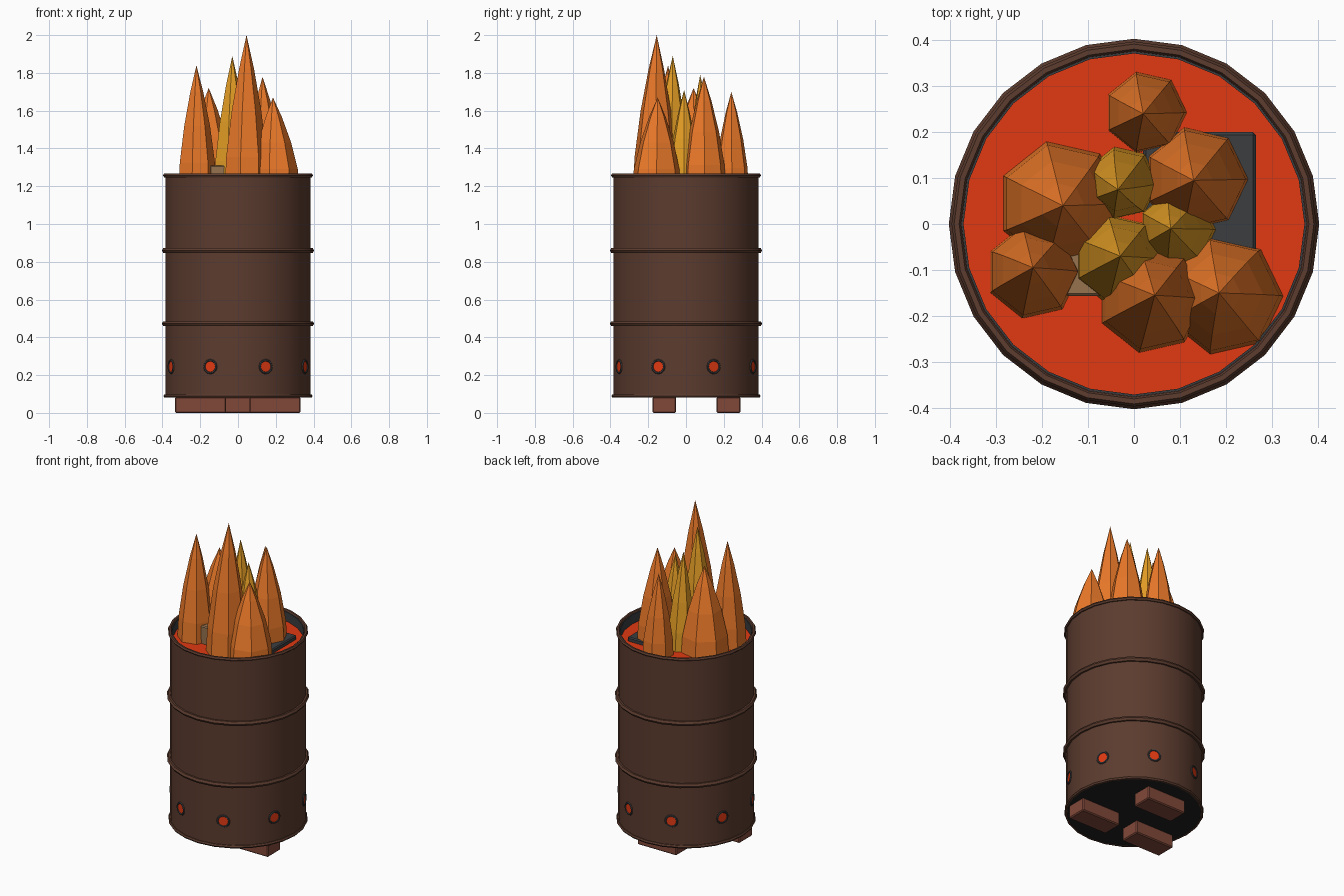
import bpy, bmesh, math
from mathutils import Matrix, Vector

if "Cube" in bpy.data.objects:
    bpy.data.objects.remove(bpy.data.objects["Cube"])


def mat(name, r, g, b):
    m = bpy.data.materials.new(name)
    m.diffuse_color = [(c / 255) ** 2.2 for c in (r, g, b)] + [1]
    m.use_nodes = True
    m.node_tree.nodes["Principled BSDF"].inputs["Base Color"].default_value = m.diffuse_color
    return m


RUST = mat("rusty_steel", 92, 62, 50)
DARK = mat("charred", 62, 64, 66)
BASE = mat("soot", 36, 38, 40)
GLOW = mat("embers", 224, 60, 25)
ORANGE = mat("flame_orange", 234, 120, 45)
YELLOW = mat("flame_yellow", 230, 158, 42)
BRICK = mat("brick", 128, 74, 60)
WOOD = mat("wood", 150, 115, 80)


def finish(name, bm, material, smooth=False):
    bmesh.ops.recalc_face_normals(bm, faces=bm.faces)
    me = bpy.data.meshes.new(name)
    bm.to_mesh(me)
    bm.free()
    ob = bpy.data.objects.new(name, me)
    bpy.context.collection.objects.link(ob)
    me.materials.append(material)
    if smooth:
        bpy.ops.object.select_all(action='DESELECT')
        ob.select_set(True)
        bpy.context.view_layer.objects.active = ob
        bpy.ops.object.shade_smooth_by_angle(angle=math.radians(35))
    return ob


def lathe(name, profile, sides, material, closed=False, smooth=True, matrix=None):
    """Spin (radius, z) points around z; open profiles get capped ends."""
    bm = bmesh.new()
    rings = [[bm.verts.new((r * math.cos(a), r * math.sin(a), z))
              for a in (2 * math.pi * i / sides for i in range(sides))] for r, z in profile]
    pairs = list(zip(rings, rings[1:])) + ([(rings[-1], rings[0])] if closed else [])
    for a, b in pairs:
        for i in range(sides):
            j = (i + 1) % sides
            bm.faces.new((a[i], a[j], b[j], b[i]))
    if not closed:
        bm.faces.new(rings[0])
        bm.faces.new(rings[-1])
    if matrix:
        bm.transform(matrix)
    return finish(name, bm, material, smooth)


def hoop(name, radius, z, tube, material, sides=24, matrix=None):
    pts = [(radius + tube * math.cos(k * math.pi / 3), z + tube * math.sin(k * math.pi / 3))
           for k in range(6)]
    return lathe(name, pts, sides, material, True, True, matrix)


def box(name, lo, hi, material, bevel=0.006):
    bm = bmesh.new()
    lo, hi = Vector(lo), Vector(hi)
    bmesh.ops.create_cube(bm, size=1, matrix=Matrix.Translation((lo + hi) / 2)
                          @ Matrix.Diagonal((*(hi - lo), 1)))
    bmesh.ops.bevel(bm, geom=bm.edges[:], offset=bevel, segments=1, affect='EDGES')
    return finish(name, bm, material)


def flame(name, base, radius, tip, material, z0=1.195):
    """Seven-sided tapering tongue leaning towards its tip."""
    bm = bmesh.new()
    rings = []
    for t, k in ((0, 1), (0.2, 0.95), (0.5, 0.7), (0.78, 0.35)):
        cx, cy = (base[i] + (tip[i] - base[i]) * t for i in (0, 1))
        rings.append([bm.verts.new((cx + radius * k * math.cos(a), cy + radius * k * math.sin(a),
                                    z0 + (tip[2] - z0) * t))
                      for a in (2 * math.pi * i / 7 for i in range(7))])
    top = bm.verts.new(tip)
    bm.faces.new(rings[0])
    for i in range(7):
        j = (i + 1) % 7
        for a, b in zip(rings, rings[1:]):
            bm.faces.new((a[i], a[j], b[j], b[i]))
        bm.faces.new((rings[-1][i], rings[-1][j], top))
    return finish(name, bm, material)


# Drum shell, dark liner, floor, rims and rolling hoops
lathe("drum_shell", [(0.385, 0.085), (0.385, 1.26), (0.376, 1.26), (0.376, 0.085)], 24, RUST, True)
lathe("drum_liner", [(0.378, 1.10), (0.378, 1.258), (0.371, 1.258), (0.371, 1.10)], 24, DARK, True)
lathe("drum_floor", [(0.38, 0.083), (0.38, 0.10)], 24, BASE)
for n, r, z, t in (("bottom_rim", 0.385, 0.09, 0.010), ("lower_hoop", 0.388, 0.472, 0.015),
                   ("upper_hoop", 0.388, 0.86, 0.015), ("top_rim", 0.386, 1.257, 0.011)):
    hoop(n, r, z, t, RUST)

# Glowing coal bed
lathe("ember_bed", [(0.372, 1.12), (0.372, 1.20)], 24, GLOW)

# Eight vent holes near the bottom
for i in range(8):
    m = (Matrix.Rotation(math.radians(22.5 + 45 * i), 4, 'Z') @ Matrix.Translation((0.382, 0, 0.245))
         @ Matrix.Rotation(math.pi / 2, 4, 'Y'))
    lathe(f"vent_glow_{i}", [(0.034, -0.015), (0.034, 0.002)], 12, GLOW, matrix=m)
    hoop(f"vent_ring_{i}", 0.034, 0.001, 0.006, DARK, 12, m)

# Supporting bricks
for n, x, y in (("left", -0.198, -0.115), ("right", 0.196, -0.115), ("back", 0, 0.225)):
    box(f"brick_{n}", (x - 0.135, y - 0.063, 0), (x + 0.135, y + 0.063, 0.084), BRICK)

# Fuel poking out of the coals
box("charred_board", (0.02, -0.06, 1.15), (0.265, 0.2, 1.225), DARK)
box("wood_block", (-0.15, -0.157, 1.15), (-0.03, -0.03, 1.31), WOOD)

# Flames: base centre, base radius, tip
tongues = [
    ((-0.160, 0.045), 0.138, (-0.155, 0.040, 1.72), ORANGE),
    ((-0.220, -0.105), 0.103, (-0.220, -0.095, 1.84), ORANGE),
    ((0.025, 0.243), 0.090, (0.020, 0.240, 1.70), ORANGE),
    ((0.135, 0.098), 0.115, (0.130, 0.095, 1.78), ORANGE),
    ((0.195, -0.157), 0.130, (0.185, -0.150, 1.67), ORANGE),
    ((0.037, -0.165), 0.118, (0.045, -0.155, 2.00), ORANGE),
    ((-0.035, -0.078), 0.100, (-0.030, -0.070, 1.89), YELLOW),
    ((-0.025, 0.090), 0.080, (-0.035, 0.075, 1.79), YELLOW),
    ((0.095, -0.012), 0.085, (0.080, -0.010, 1.71), YELLOW),
]
for i, (b, r, t, m) in enumerate(tongues):
    flame(f"flame_{i}", b, r, t, m)
